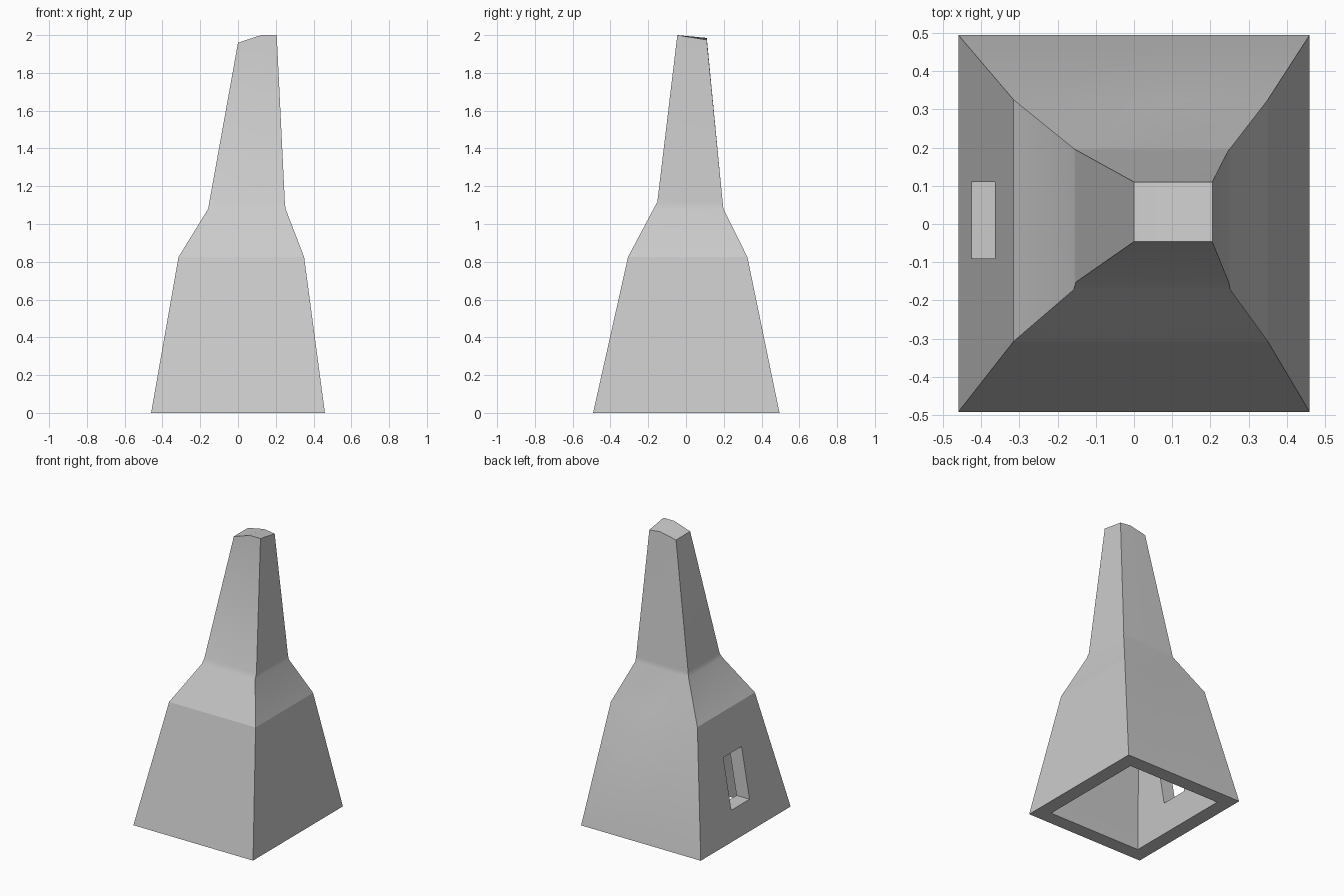
import bpy
import bmesh

if "Cube" in bpy.data.objects:
    bpy.data.objects.remove(bpy.data.objects["Cube"], do_unlink=True)

# Single stone colour
stone = bpy.data.materials.new("light_grey_stone")
stone.use_nodes = True
grey = (0.6, 0.6, 0.6, 1)
stone.diffuse_color = grey
stone.node_tree.nodes["Principled BSDF"].inputs["Base Color"].default_value = grey

# Wall sections from base to top: x min, x max, y min, y max, z
SECTIONS = [
    (-0.46, 0.46, -0.492, 0.495, 0),
    (-0.315, 0.35, -0.307, 0.325, 0.825),
    (-0.158, 0.252, -0.172, 0.198, 1.08),
    (-0.152, 0.248, -0.152, 0.194, 1.115),
    (0, 0.205, -0.046, 0.11, 1.96),
]
TOP_HEIGHTS = [1.96, 2.0, 2.0, 1.975, 1.985, 1.96]
WALL = 0.1
BEND = 0.6  # where the cap bends along its width


def add_ring(bm, x0, x1, y0, y1, z):
    xm = x0 + (x1 - x0) * BEND
    outline = [(x0, y0), (xm, y0), (x1, y0), (x1, y1), (xm, y1), (x0, y1)]
    return [bm.verts.new((x, y, z)) for x, y in outline]


def bridge(bm, lower, upper, inward=False):
    n = len(lower)
    for i in range(n):
        j = (i + 1) % n
        quad = [lower[i], lower[j], upper[j], upper[i]]
        bm.faces.new(quad[::-1] if inward else quad)


def inset(low, high):
    # Keep a sliver of cavity where the walls nearly meet
    mid = (low + high) / 2
    half = max((high - low) / 2 - WALL, 0.01)
    return mid - half, mid + half


bm = bmesh.new()

# Outer walls and uneven cap
outer = [add_ring(bm, *s) for s in SECTIONS]
for v, z in zip(outer[-1], TOP_HEIGHTS):
    v.co.z = z
for a, b in zip(outer, outer[1:]):
    bridge(bm, a, b)
a, e, b, c, f, d = outer[-1]
bm.faces.new((a, e, f, d))
bm.faces.new((e, b, c, f))

# Hollow inside, closed below the cap
inner = []
for x0, x1, y0, y1, z in SECTIONS:
    depth = min(z, SECTIONS[-1][4] - WALL)
    inner.append(add_ring(bm, *inset(x0, x1), *inset(y0, y1), depth))
for a, b in zip(inner, inner[1:]):
    bridge(bm, a, b, inward=True)
bm.faces.new(inner[-1][::-1])

# Flat rim under the walls
bridge(bm, outer[0], inner[0], inward=True)
bmesh.ops.recalc_face_normals(bm, faces=bm.faces)

# Crisp shoulder on the front and both sides
shoulder = outer[1]
for i in (0, 1, 2, 5):
    bm.edges.get((shoulder[i], shoulder[(i + 1) % 6])).smooth = False

mesh = bpy.data.meshes.new("tower")
bm.to_mesh(mesh)
bm.free()
mesh.materials.append(stone)
tower = bpy.data.objects.new("tower", mesh)
bpy.context.collection.objects.link(tower)

# Window opening through the right wall
bpy.ops.mesh.primitive_cube_add(size=1, location=(-0.4, 0.01, 0.37))
cutter = bpy.context.object
cutter.name = "window_cutter"
cutter.scale = (0.4, 0.2, 0.35)
cutter.hide_render = True
cutter.data.materials.append(stone)

cut = tower.modifiers.new("window", "BOOLEAN")
cut.operation = "DIFFERENCE"
cut.solver = "EXACT"
cut.object = cutter
bpy.ops.object.select_all(action="DESELECT")
tower.select_set(True)
bpy.context.view_layer.objects.active = tower
bpy.ops.object.modifier_apply(modifier="window")
bpy.data.objects.remove(cutter, do_unlink=True)

bpy.ops.object.shade_smooth_by_angle(angle=0.52, keep_sharp_edges=True)
